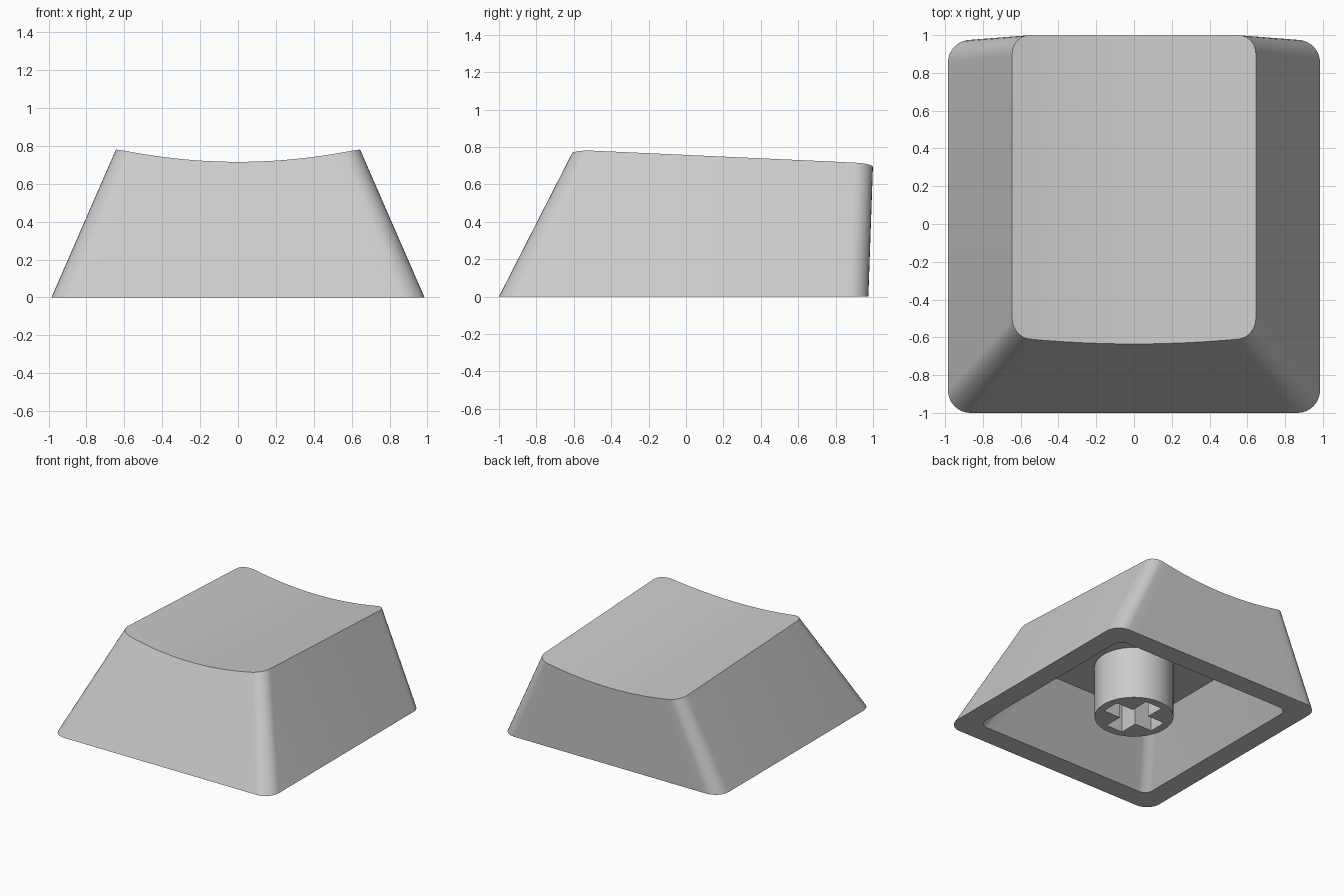
import bpy, bmesh, math
from mathutils import Vector

ARC, SPAN = 8, 20          # segments per corner and per front/back edge
TOP_X, DISH = 0.645, 0.07

old = bpy.data.objects.get("Cube")
if old:
    bpy.data.objects.remove(old)

plastic = bpy.data.materials.new("light_grey_plastic")
plastic.use_nodes = True
grey = (0.6, 0.6, 0.6, 1)
plastic.diffuse_color = grey
plastic.node_tree.nodes["Principled BSDF"].inputs["Base Color"].default_value = grey


def top_plane(y):
    return 0.78 - 0.0455 * (y + 0.5)


def dish_height(x, y):
    return top_plane(y) - DISH * (1 - (x / TOP_X) ** 2)


def rounded_rows(hx, y0, y1, r, z=0.0):
    """Front and back halves of a rounded rectangle, both running from -x to +x."""
    def row(y, side):
        pts = []
        for sx in (-1, 1):
            for i in range(ARC + 1):
                a = math.pi / 2 * (i if sx < 0 else ARC - i) / ARC
                pts.append(Vector((sx * (hx - r + r * math.cos(a)),
                                   y - side * r + side * r * math.sin(a), z)))
        left, right = pts[ARC], pts[ARC + 1]
        middle = [left.lerp(right, i / SPAN) for i in range(1, SPAN)]
        return pts[:ARC + 1] + middle + pts[ARC + 1:]
    return row(y0, -1), row(y1, 1)


def ring(rows):
    return rows[0] + rows[1][::-1]


def bridge(bm, a, b):
    n = len(a)
    for i in range(n):
        j = (i + 1) % n
        bm.faces.new((a[i], a[j], b[j], b[i]))


def strip_fill(bm, loop):
    """Close a loop with strips running front to back."""
    n = len(loop)
    for i in range(n // 2 - 1):
        bm.faces.new((loop[i], loop[i + 1], loop[n - 2 - i], loop[n - 1 - i]))


def finish(bm, name):
    bmesh.ops.recalc_face_normals(bm, faces=bm.faces[:])
    mesh = bpy.data.meshes.new(name)
    bm.to_mesh(mesh)
    bm.free()
    mesh.materials.append(plastic)
    obj = bpy.data.objects.new(name, mesh)
    bpy.context.collection.objects.link(obj)
    bpy.ops.object.select_all(action='DESELECT')
    obj.select_set(True)
    bpy.context.view_layer.objects.active = obj
    bpy.ops.object.shade_smooth_by_angle(angle=math.radians(30))
    return obj


# Cap shell: tapered walls trimmed by the dished top, hollow underneath
CEILING = 0.43
base = ring(rounded_rows(0.985, -1.0, 0.975, 0.12))
crown = ring(rounded_rows(TOP_X, -0.6, 1.0, 0.1))
trimmed = []
for b, t in zip(base, crown):
    t.z = top_plane(t.y)
    f = 1.0
    for _ in range(12):
        p = b.lerp(t, f)
        f = dish_height(p.x, p.y) / t.z
    trimmed.append(b.lerp(t, f))

bm = bmesh.new()
outlines = [trimmed, base,
            ring(rounded_rows(0.815, -0.83, 0.81, 0.07)),
            ring(rounded_rows(0.58, -0.5, 0.81, 0.07, CEILING))]
loops = [[bm.verts.new(p) for p in outline] for outline in outlines]
for a, b in zip(loops, loops[1:]):
    bridge(bm, a, b)
strip_fill(bm, loops[0])
strip_fill(bm, loops[-1])
finish(bm, "cap_shell")

# Stem: round post with a cross-shaped socket in its lower end
RADIUS, ARM, HALF_SLOT, DEPTH = 0.295, 0.23, 0.075, 0.4
circle = [Vector((RADIUS * math.cos(a), RADIUS * math.sin(a), 0))
          for a in (math.tau * i / 64 for i in range(64))]
cross = []
for k in range(4):
    c, s = round(math.cos(k * math.pi / 2)), round(math.sin(k * math.pi / 2))
    for x, y in ((ARM, -HALF_SLOT), (ARM, HALF_SLOT), (HALF_SLOT, HALF_SLOT)):
        cross.append(Vector((c * x - s * y, s * x + c * y, 0)))

bm = bmesh.new()


def tube(points, height):
    low = [bm.verts.new(p) for p in points]
    high = [bm.verts.new(p + Vector((0, 0, height))) for p in points]
    bridge(bm, low, high)
    bm.faces.new(high)
    return [bm.edges.get((low[i - 1], low[i])) for i in range(len(low))]


rim = tube(circle, CEILING + 0.01) + tube(cross, DEPTH)
bmesh.ops.triangle_fill(bm, edges=rim, use_beauty=True, normal=(0, 0, -1))
finish(bm, "stem")
